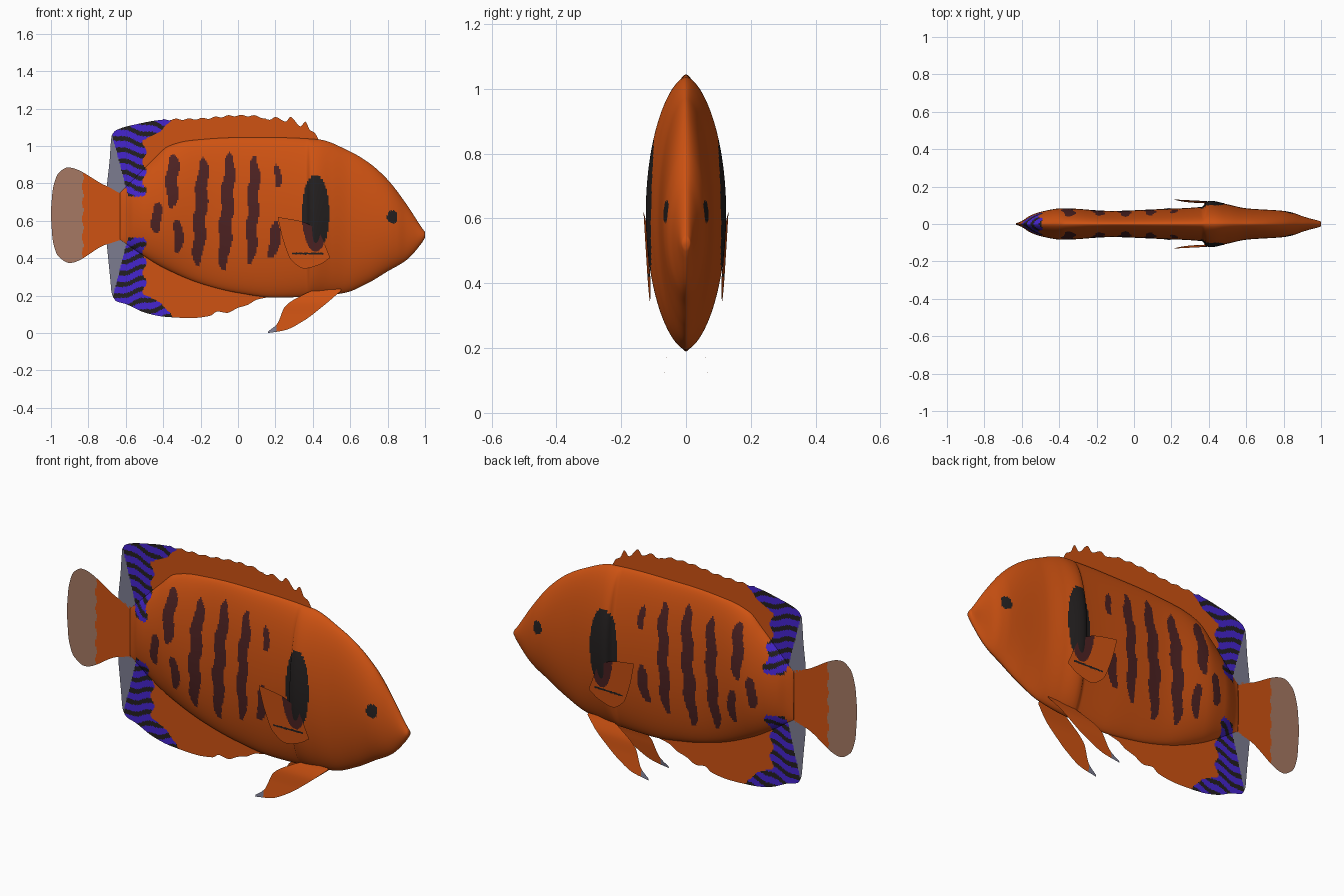
import bpy
import math

cube = bpy.data.objects.get("Cube")
if cube:
    bpy.data.objects.remove(cube)

# Flat colours
COLOURS = {
    "orange": (0.62, 0.085, 0.006),
    "black": (0.017, 0.014, 0.014),
    "maroon": (0.075, 0.016, 0.016),
    "blue": (0.06, 0.018, 0.62),
    "clear_grey": (0.2, 0.2, 0.28),
    "pale_brown": (0.38, 0.19, 0.125),
}
NAMES = list(COLOURS)
MATERIALS = []
for label, rgb in COLOURS.items():
    mat = bpy.data.materials.new(label)
    mat.use_nodes = True
    mat.diffuse_color = (*rgb, 1)
    shader = mat.node_tree.nodes["Principled BSDF"]
    shader.inputs["Base Color"].default_value = (*rgb, 1)
    shader.inputs["Roughness"].default_value = 0.6
    MATERIALS.append(mat)


def curve(*points):
    """Smooth monotone curve through (position, value) pairs."""
    pts = sorted(points)
    steps = [(b[1] - a[1]) / (b[0] - a[0]) for a, b in zip(pts, pts[1:])]
    slopes = [steps[0]]
    for s, t in zip(steps, steps[1:]):
        slopes.append(2 * s * t / (s + t) if s * t > 0 else 0)
    slopes.append(steps[-1])

    def value(x):
        x = min(max(x, pts[0][0]), pts[-1][0])
        i = 0
        while i < len(pts) - 2 and x > pts[i + 1][0]:
            i += 1
        (xa, va), (xb, vb) = pts[i], pts[i + 1]
        h = xb - xa
        t = (x - xa) / h
        blend = t * t * (3 - 2 * t)
        return (va + (vb - va) * blend + h * t * (1 - t)
                * (slopes[i] * (1 - t) - slopes[i + 1] * t))
    return value


def build(name, verts, faces, rule):
    """Make a smooth mesh and colour each face by its centre."""
    mesh = bpy.data.meshes.new(name)
    mesh.from_pydata(verts, [], faces)
    for mat in MATERIALS:
        mesh.materials.append(mat)
    for face in mesh.polygons:
        face.use_smooth = True
        face.material_index = NAMES.index(rule(face.center.x, face.center.z))
    mesh.update()
    obj = bpy.data.objects.new(name, mesh)
    bpy.context.collection.objects.link(obj)
    return obj


def fin(name, start, end, top, bottom, rule, depth=lambda x, z: 0, nx=60, nz=24):
    """Thin sheet between a top curve and a bottom curve."""
    verts, faces = [], []
    for i in range(nx + 1):
        x = start + (end - start) * i / nx
        low, high = bottom(x), top(x)
        for j in range(nz + 1):
            z = low + (high - low) * j / nz
            verts.append((x, depth(x, z), z))
    for i in range(nx):
        for j in range(nz):
            a = i * (nz + 1) + j
            faces.append((a, a + nz + 1, a + nz + 2, a + 1))
    return build(name, verts, faces, rule)


# Colour rules
MID = 0.62
# Flank stripes: x, low z, high z, half width, lean
STRIPES = [
    (-0.35, 0.67, 0.955, 0.032, 0.03),
    (-0.435, 0.53, 0.70, 0.025, 0),
    (-0.32, 0.43, 0.61, 0.024, 0),
    (-0.20, 0.36, 0.94, 0.033, 0.06),
    (-0.06, 0.335, 0.965, 0.034, 0.06),
    (0.08, 0.37, 0.95, 0.03, 0.04),
    (0.21, 0.78, 0.90, 0.018, 0),
    (0.195, 0.40, 0.595, 0.028, 0.15),
]


def in_stripe(x, z):
    for xc, low, high, width, lean in STRIPES:
        t = (2 * z - low - high) / (high - low)
        if abs(t) < 1:
            centre = xc + lean * (z - (low + high) / 2) + 0.006 * math.sin(z * 35 + xc * 50)
            if abs(x - centre) < width * (1 - t ** 4) ** 0.5:
                return True
    return False


def in_oval(x, z, xc, zc, rx, rz):
    return ((x - xc) / rx) ** 2 + ((z - zc) / rz) ** 2 < 1


def in_patch(x, z):
    return in_oval(x, z, 0.415, 0.64, 0.073, 0.205)


def fin_band(x, z):
    """Blue and black bars with a clear trailing edge."""
    m = MID + abs(z - MID)
    limit = -0.5 + 0.15 * min(max((m - 1.03) / 0.1, 0), 1)
    if x > limit + 0.012 * math.sin(m * 60) or m < 0.73:
        return "orange"
    if x < -0.665 + (1.03 - m) * 0.26:
        return "clear_grey"
    wave = math.sin((m + 0.25 * x) * 105 + 0.7 * math.sin(x * 45))
    return "blue" if wave > -0.25 else "black"


def body_rule(x, z):
    if in_oval(x, z, 0.825, 0.62, 0.028, 0.036) or in_patch(x, z):
        return "black"
    if in_stripe(x, z):
        return "maroon"
    band = fin_band(x, z)
    return "orange" if band == "clear_grey" or x > -0.49 else band


# Body: lens-shaped rings following back, belly and width curves
back = curve((1, 0.54), (0.985, 0.56), (0.9, 0.69), (0.8, 0.82), (0.7, 0.91), (0.6, 0.97),
             (0.43, 1.035), (0.2, 1.045), (0, 1.045), (-0.25, 1.03), (-0.37, 1),
             (-0.45, 0.93), (-0.55, 0.83), (-0.63, 0.75))
belly = curve((1, 0.51), (0.985, 0.485), (0.9, 0.39), (0.8, 0.33), (0.7, 0.27), (0.57, 0.215),
              (0.4, 0.195), (0.2, 0.19), (0, 0.215), (-0.2, 0.265), (-0.4, 0.35),
              (-0.5, 0.41), (-0.63, 0.5))
width = curve((1, 0.012), (0.985, 0.018), (0.95, 0.027), (0.9, 0.042), (0.85, 0.06), (0.8, 0.07),
              (0.6, 0.084), (0.5, 0.105), (0.41, 0.124), (0.385, 0.118), (0.365, 0.092),
              (0.1, 0.078), (-0.12, 0.07), (-0.38, 0.084), (-0.5, 0.065), (-0.56, 0.042),
              (-0.6, 0.016), (-0.63, 0.004))
RINGS, SIDES = 230, 144
verts, faces = [], []
for i in range(RINGS + 1):
    x = -0.63 + 1.63 * i / RINGS
    mid, half = (back(x) + belly(x)) / 2, (back(x) - belly(x)) / 2
    for j in range(SIDES):
        a = 2 * math.pi * j / SIDES
        y = math.copysign(abs(math.sin(a)) ** 1.2, math.sin(a))
        verts.append((x, width(x) * y, mid + half * math.cos(a)))
for i in range(RINGS):
    for j in range(SIDES):
        a, b = i * SIDES + j, i * SIDES + (j + 1) % SIDES
        faces.append((a, b, b + SIDES, a + SIDES))
faces.append(tuple(reversed(range(SIDES))))
faces.append(tuple(RINGS * SIDES + j for j in range(SIDES)))
build("body", verts, faces, body_rule)

# Dorsal fin with spiny front edge
dorsal_top = curve((0.43, 1.035), (0.41, 1.07), (0.385, 1.085), (0.36, 1.13), (0.335, 1.105),
                   (0.28, 1.155), (0.255, 1.13), (0.2, 1.155), (0.17, 1.14), (0.1, 1.16),
                   (0, 1.163), (-0.2, 1.146), (-0.4, 1.14), (-0.55, 1.115), (-0.65, 1.085),
                   (-0.678, 1.05), (-0.684, 0.95), (-0.7, 0.8))
dorsal_base = curve((-0.7, 0.785), (-0.6, 0.74), (-0.5, 0.76), (-0.35, 0.95), (0.43, 1.02))
fin("dorsal_fin", -0.7, 0.43,
    lambda x: dorsal_top(x) + (0.004 * math.sin(x * 90) if -0.4 < x < 0.15 else 0),
    dorsal_base, fin_band, nx=240, nz=60)

# Anal fin
anal_base = curve((-0.7, 0.475), (-0.6, 0.5), (-0.5, 0.48), (-0.35, 0.4), (0, 0.25), (0.2, 0.205))
anal_edge = curve((-0.7, 0.46), (-0.684, 0.3), (-0.675, 0.21), (-0.65, 0.17), (-0.6, 0.155),
                  (-0.5, 0.11), (-0.4, 0.088), (-0.25, 0.08), (-0.15, 0.092), (-0.11, 0.115),
                  (-0.06, 0.108), (0, 0.135), (0.05, 0.15), (0.1, 0.178), (0.2, 0.198))
fin("anal_fin", -0.7, 0.2, anal_base, anal_edge, fin_band, nx=200, nz=60)

# Tail fin
tail_top = curve((-1, 0.66), (-0.99, 0.77), (-0.96, 0.855), (-0.91, 0.885), (-0.7, 0.785), (-0.56, 0.74))
tail_low = curve((-1, 0.62), (-0.99, 0.49), (-0.96, 0.41), (-0.9, 0.375), (-0.7, 0.475), (-0.56, 0.5))
fin("tail_fin", -1, -0.56, tail_top, tail_low,
    lambda x, z: "pale_brown" if x < -0.83 + 0.006 * math.sin(z * 70) else "orange", nx=120)


# Paired fins
def pectoral_rule(x, z):
    if 0.29 < x < 0.46 and abs(z - 0.425) < 0.005:
        return "black"
    return "maroon" if in_patch(x, z) else "orange"


pectoral_top = curve((0.215, 0.62), (0.345, 0.595), (0.43, 0.54), (0.49, 0.41))
pectoral_low = curve((0.215, 0.605), (0.24, 0.5), (0.285, 0.39), (0.355, 0.345),
                     (0.435, 0.365), (0.49, 0.4))
pelvic_top = curve((0.16, 0.008), (0.21, 0.05), (0.25, 0.14), (0.32, 0.19), (0.42, 0.23), (0.55, 0.235))
pelvic_low = curve((0.16, 0), (0.25, 0.015), (0.35, 0.065), (0.45, 0.14), (0.55, 0.225))
pelvic_out = curve((0, 0.085), (0.1, 0.07), (0.16, 0.062), (0.24, 0.03))
for side, label in ((1, "right"), (-1, "left")):
    # The front faces -y, so the fish's flanks are the front and back
    name = "front" if side == 1 else "back"
    fin(name + "_pectoral_fin", 0.215, 0.49, pectoral_top, pectoral_low, pectoral_rule,
        lambda x, z: -side * (0.108 + (0.44 - x) * 0.04 + (z - 0.34) * 0.05), nz=60)
    fin(name + "_pelvic_fin", 0.16, 0.55, pelvic_top, pelvic_low,
        lambda x, z: "clear_grey" if x < 0.205 else "orange",
        lambda x, z: -side * pelvic_out(z))
